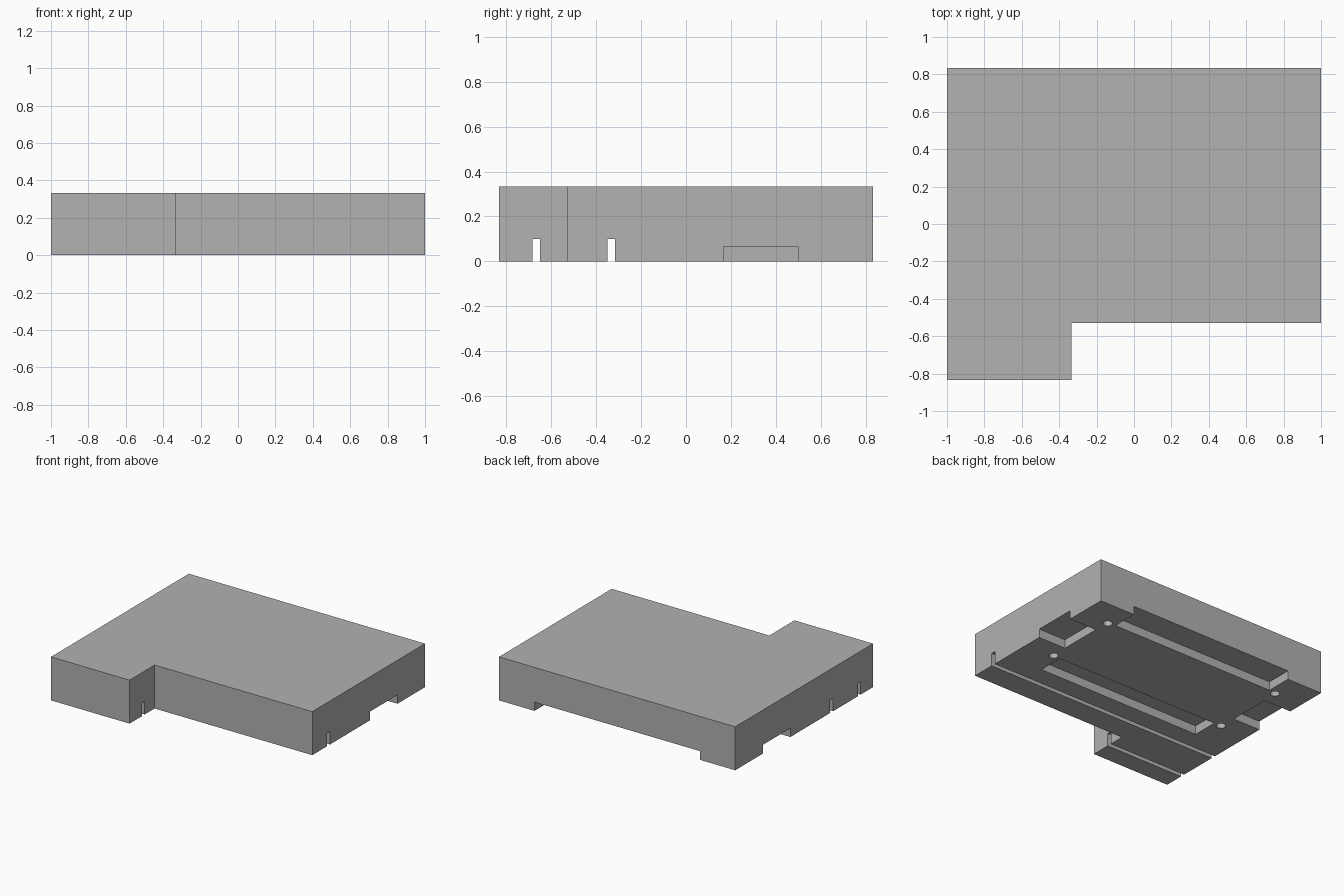
import bpy
import bmesh
from mathutils import Matrix, Vector

default = bpy.data.objects.get("Cube")
if default:
    bpy.data.objects.remove(default, do_unlink=True)

HEIGHT = 0.333
BACK = 0.833
STEP = -0.53      # front edge of the wide part
MID = 0.333       # centre line of the underside pattern
BELOW = -0.1      # how far cutters reach under the base
OUT = 1.1         # how far cutters reach past the sides

grey = bpy.data.materials.new("grey")
grey.use_nodes = True
colour = (0.445, 0.445, 0.445, 1)
grey.diffuse_color = colour
grey.node_tree.nodes["Principled BSDF"].inputs["Base Color"].default_value = colour


def make_object(name, bm):
    mesh = bpy.data.meshes.new(name)
    bmesh.ops.recalc_face_normals(bm, faces=bm.faces[:])
    bm.to_mesh(mesh)
    bm.free()
    obj = bpy.data.objects.new(name, mesh)
    bpy.context.collection.objects.link(obj)
    mesh.materials.append(grey)
    return obj


def add_box(bm, x0, x1, y0, y1, top):
    centre = Vector((x0 + x1, y0 + y1, BELOW + top)) / 2
    size = (x1 - x0, y1 - y0, top - BELOW, 1)
    bmesh.ops.create_cube(bm, size=1, matrix=Matrix.Translation(centre) @ Matrix.Diagonal(size))


# L-shaped slab
bm = bmesh.new()
outline = [(-1, -BACK), (-0.335, -BACK), (-0.335, STEP), (1, STEP), (1, BACK), (-1, BACK)]
base = bm.faces.new([bm.verts.new((x, y, 0)) for x, y in outline])
top = bmesh.ops.extrude_face_region(bm, geom=[base])["geom"]
bmesh.ops.translate(bm, vec=(0, 0, HEIGHT), verts=[v for v in top if isinstance(v, bmesh.types.BMVert)])
slab = make_object("slab", bm)

# Underside cutters
bm = bmesh.new()
for y in (-0.667, -0.333):                                  # through slots
    add_box(bm, -OUT, OUT, y - 0.017, y + 0.017, 0.1)
add_box(bm, -0.7, 0.7, MID + 0.3, OUT, 0.067)               # open back channel
add_box(bm, -0.7, 0.7, MID - 0.5, MID - 0.3, 0.067)         # closed front channel
for side in (-1, 1):
    x0, x1 = sorted((side * 0.767, side * OUT))             # side notches
    add_box(bm, x0, x1, MID - 0.167, MID + 0.167, 0.067)
    for y in (0.035, 0.62):                                 # round holes
        bmesh.ops.create_cone(bm, cap_ends=True, segments=32, radius1=0.033, radius2=0.033,
                              depth=0.2, matrix=Matrix.Translation((side * 0.76, y, 0)))
cutter = make_object("underside_cutter", bm)
cutter.hide_render = True

# Carve the underside and drop the cutter
cut = slab.modifiers.new("underside", "BOOLEAN")
cut.operation = "DIFFERENCE"
cut.solver = "EXACT"
cut.object = cutter
bpy.context.view_layer.objects.active = slab
slab.select_set(True)
bpy.ops.object.modifier_apply(modifier=cut.name)
bpy.data.objects.remove(cutter, do_unlink=True)
